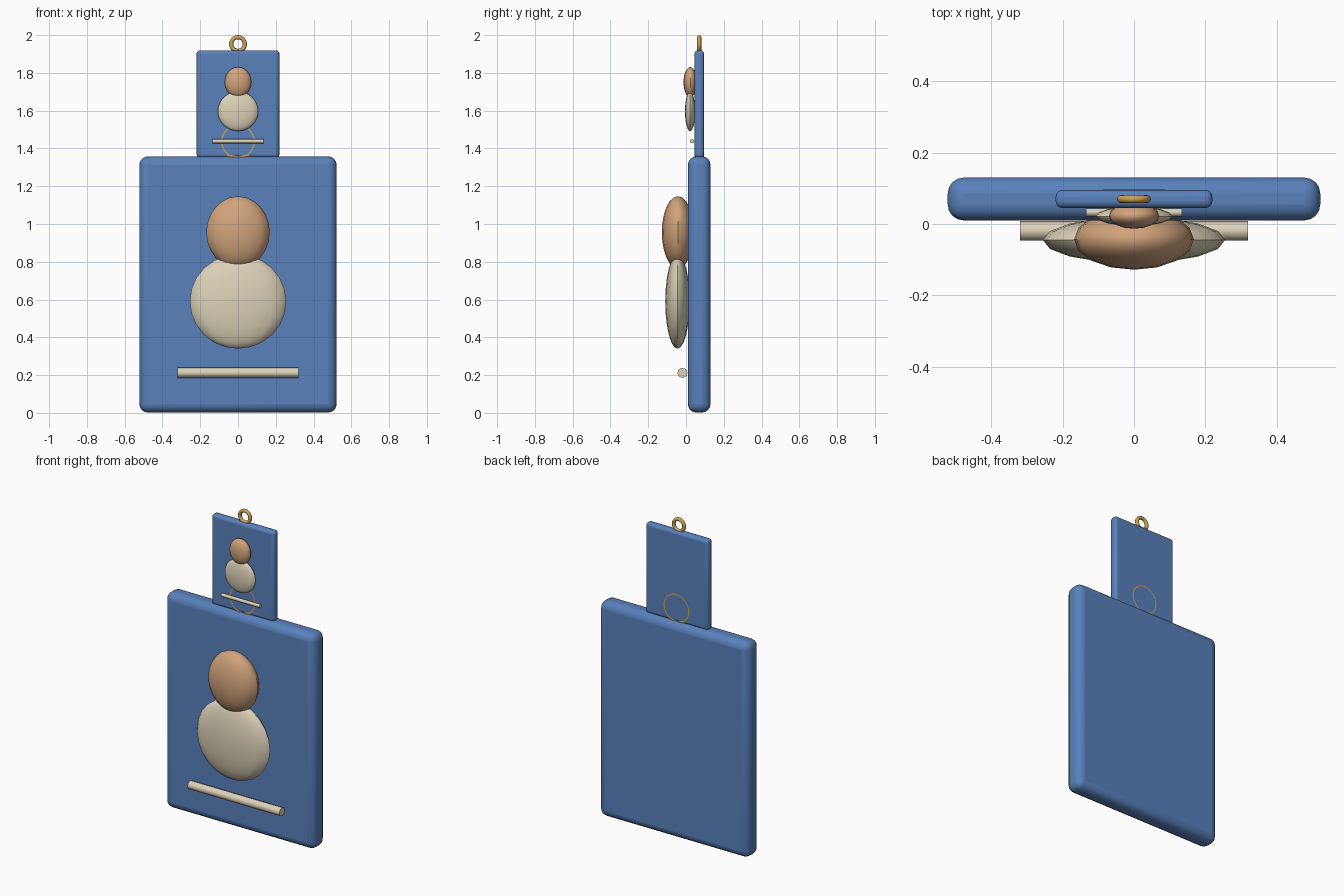
import bpy, math

if "Cube" in bpy.data.objects:
    bpy.data.objects.remove(bpy.data.objects["Cube"])


def material(name, rgb):
    m = bpy.data.materials.new(name)
    m.diffuse_color = (*rgb, 1)
    m.use_nodes = True
    m.node_tree.nodes["Principled BSDF"].inputs["Base Color"].default_value = m.diffuse_color
    return m


BLUE = material("blue", (0.10, 0.22, 0.50))
TAN = material("tan", (0.64, 0.37, 0.20))
CREAM = material("cream", (0.72, 0.65, 0.48))
GOLD = material("gold", (0.62, 0.36, 0.09))

PLATE_Y = 0.07   # middle plane shared by both plaques


def finish(name, mat, angle=40):
    ob = bpy.context.object
    ob.name = name
    ob.data.materials.append(mat)
    bpy.ops.object.transform_apply(location=False, rotation=True, scale=True)
    bpy.ops.object.shade_smooth_by_angle(angle=math.radians(angle))
    return ob


def plaque(prefix, s, z0):
    """One plaque with its figure, bar and hanging ring, scaled by s."""
    def at(y, z):
        return (0, PLATE_Y + (y - PLATE_Y) * s, z0 + z * s)

    # rounded backing plate
    bpy.ops.mesh.primitive_cube_add(size=1, location=at(PLATE_Y, 0.68))
    bpy.context.object.scale = (1.044 * s, 0.12 * s, 1.356 * s)
    plate = finish(prefix + "_plate", BLUE)
    bevel = plate.modifiers.new("rounded_edges", 'BEVEL')
    bevel.width = 0.045 * s
    bevel.segments = 4

    # flattened body and head
    for name, mat, y, z, size in (
            ("body", CREAM, -0.045, 0.59, (0.255, 0.065, 0.25)),
            ("head", TAN, -0.043, 0.956, (0.168, 0.085, 0.191))):
        bpy.ops.mesh.primitive_uv_sphere_add(segments=16, ring_count=12, radius=1,
                                             location=at(y, z))
        bpy.context.object.scale = [v * s for v in size]
        finish(prefix + "_" + name, mat)

    # horizontal bar under the figure
    bpy.ops.mesh.primitive_cylinder_add(vertices=8, radius=0.027 * s, depth=0.64 * s,
                                        location=at(-0.019, 0.212),
                                        rotation=(0, math.pi / 2, 0))
    finish(prefix + "_bar", CREAM, 50)

    # hanging ring
    bpy.ops.mesh.primitive_torus_add(major_radius=0.086 * s, minor_radius=0.0262 * s,
                                     major_segments=32, minor_segments=12,
                                     location=at(PLATE_Y, 1.437),
                                     rotation=(math.pi / 2, 0, 0))
    finish(prefix + "_ring", GOLD, 60)


plaque("large", 1.0, 0.0)
plaque("small", 0.42, 1.349)
